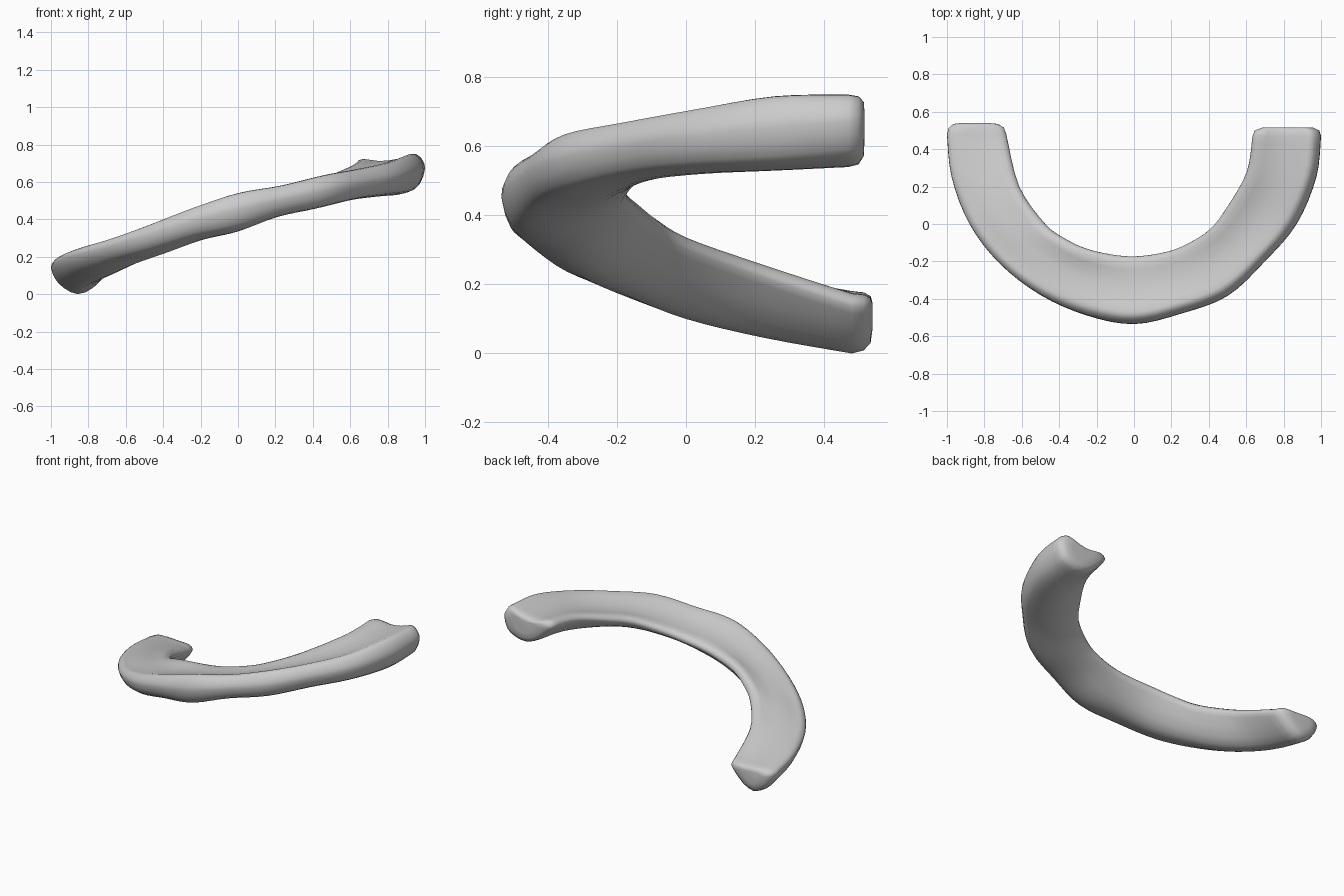
import bpy, bmesh
from mathutils import Vector

if "Cube" in bpy.data.objects:
    bpy.data.objects.remove(bpy.data.objects["Cube"])

grey = bpy.data.materials.new("light grey")
grey.diffuse_color = (0.6, 0.6, 0.6, 1)
grey.use_nodes = True
grey.node_tree.nodes["Principled BSDF"].inputs["Base Color"].default_value = grey.diffuse_color

# Stations along the curved band:
# outer x, outer y, rim top z, underside z, inner x, inner y, inner edge z,
# dish depth of the upper face, keel (raises the outer underside)
STATIONS = [
    (-1.00, .48, .18, .00, -.68, .48, .165, -.005, 1),
    (-.975, .25, .215, .045, -.61, .20, .255, .0, .8),
    (-.88, .00, .255, .10, -.47, .00, .328, .0, .5),
    (-.72, -.21, .30, .16, -.36, -.08, .385, .005, .2),
    (-.50, -.38, .375, .22, -.25, -.13, .43, .01, 0),
    (-.25, -.49, .465, .29, -.12, -.16, .46, .01, 0),
    (.00, -.535, .54, .335, .00, -.17, .485, .01, 0),
    (.25, -.48, .58, .41, .13, -.155, .515, .01, 0),
    (.50, -.385, .635, .455, .25, -.12, .55, .01, 0),
    (.70, -.20, .67, .50, .40, -.03, .605, .012, 0),
    (.87, .00, .705, .52, .50, .10, .645, .015, 0),
    (.975, .25, .745, .53, .60, .28, .69, .015, 0),
    (1.00, .47, .75, .54, .63, .47, .715, .015, .2),
]


def spline(pts, steps, closed):
    """Smooth curve through all points."""
    n, out = len(pts), []
    for i in range(n if closed else n - 1):
        if closed:
            a, b, c, d = (pts[(i + k) % n] for k in (-1, 0, 1, 2))
        else:
            a, b, c, d = (pts[min(max(i + k, 0), n - 1)] for k in (-1, 0, 1, 2))
        for s in range(steps):
            t = s / steps
            out.append(0.5 * (2 * b + (c - a) * t + (2 * a - 5 * b + 4 * c - d) * t * t
                              + (3 * b - a - 3 * c + d) * t ** 3))
    if not closed:
        out.append(pts[-1])
    return out


def section(s):
    """Thick rounded outer rim, slightly dished top, thin inner edge, bulging underside."""
    ox, oy, top, bot, ix, iy, zi, dish, keel = s
    h = top - bot
    prof = [
        (0.00, bot + h * (.58 + .2 * keel)), (0.03, top - .2 * h * (1 - .5 * keel)),
        (0.09, top - .05 * h), (0.18, top),
        (0.40, top * .66 + zi * .34 - dish), (0.66, top * .33 + zi * .67 - dish),
        (0.90, zi + .008), (0.99, zi - .015), (0.95, zi - .05),
        (0.70, bot * .65 + zi * .35 - .025), (0.45, bot),
        (0.22, bot + .01 + .12 * h * keel), (0.07, bot + h * (.2 + .25 * keel)),
    ]
    return [Vector((ox + (ix - ox) * t, oy + (iy - oy) * t, z)) for t, z in prof]


# Loft the sections into a continuous band
rings = [section(s) for s in STATIONS]
rails = [spline([r[j] for r in rings], 4, False) for j in range(len(rings[0]))]
loops = [spline([rail[i] for rail in rails], 2, True) for i in range(len(rails[0]))]


# Rounded-off end caps
def shrunk(loop, scale, dy):
    c = sum(loop, Vector()) / len(loop)
    return [c + (p - c) * scale + Vector((0, dy, 0)) for p in loop]


first, last = loops[0], loops[-1]
loops = ([shrunk(first, .45, .06), shrunk(first, .75, .055), shrunk(first, .93, .035)] + loops
         + [shrunk(last, .94, .03), shrunk(last, .75, .045), shrunk(last, .45, .047)])

bm = bmesh.new()
vs = [[bm.verts.new(p) for p in loop] for loop in loops]
n = len(vs[0])
for a, b in zip(vs, vs[1:]):
    for j in range(n):
        bm.faces.new((a[j], a[(j + 1) % n], b[(j + 1) % n], b[j]))
bm.faces.new(vs[0])
bm.faces.new(vs[-1][::-1])
bmesh.ops.recalc_face_normals(bm, faces=bm.faces)
mesh = bpy.data.meshes.new("curved_band")
bm.to_mesh(mesh)
bm.free()
band = bpy.data.objects.new("curved_band", mesh)
bpy.context.collection.objects.link(band)
mesh.materials.append(grey)
bpy.context.view_layer.objects.active = band
band.select_set(True)
bpy.ops.object.shade_smooth_by_angle(angle=1.3)
